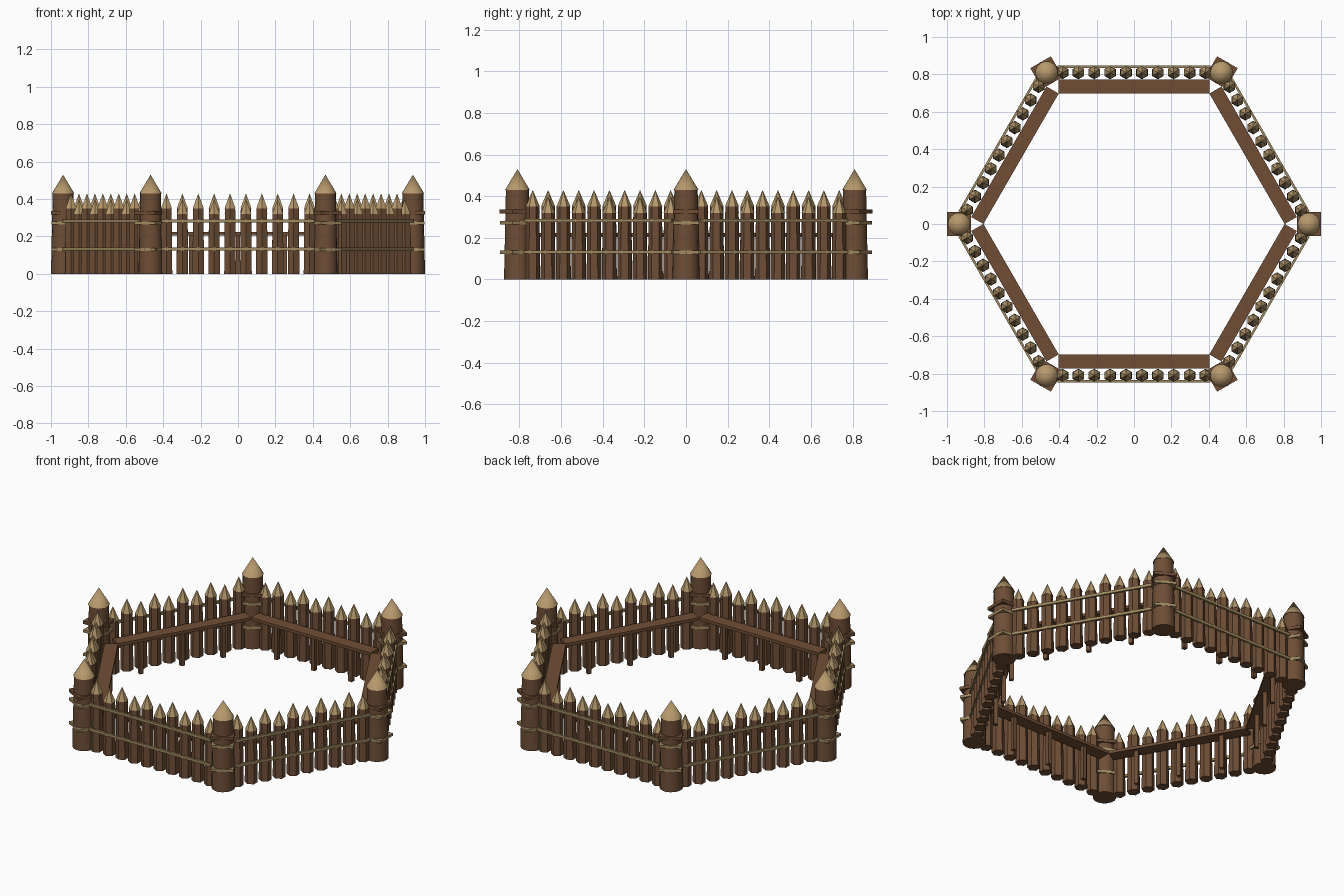
import bpy, bmesh, math
from mathutils import Matrix

if "Cube" in bpy.data.objects:
    bpy.data.objects.remove(bpy.data.objects["Cube"])

R = 0.935                              # corner post radius from centre
AP = R * math.cos(math.radians(30))    # distance to wall line


def material(name, rgb):
    m = bpy.data.materials.new(name)
    m.diffuse_color = (*rgb, 1)
    m.use_nodes = True
    m.node_tree.nodes["Principled BSDF"].inputs["Base Color"].default_value = m.diffuse_color
    return m


BARK = material("bark brown", (0.155, 0.076, 0.037))
PLANK = material("plank brown", (0.16, 0.076, 0.036))
TIP = material("cut wood tan", (0.47, 0.32, 0.15))
ROPE = material("rope tan", (0.36, 0.26, 0.12))


def add_cone(bm, x, y, z0, z1, r0, r1, n, caps=True):
    bmesh.ops.create_cone(bm, cap_ends=caps, segments=n, radius1=r0, radius2=r1, depth=z1 - z0,
                          matrix=Matrix.Translation((x, y, (z0 + z1) / 2)))


def add_box(bm, x, y, z, sx, sy, sz):
    bmesh.ops.create_cube(bm, size=1, matrix=Matrix.Translation((x, y, z)) @ Matrix.Diagonal((sx, sy, sz, 1)))


def ring(name, bm, mat, smooth=False):
    """Place six copies of the part around the centre."""
    me = bpy.data.meshes.new(name)
    bm.to_mesh(me)
    bm.free()
    me.materials.append(mat)
    for k in range(6):
        ob = bpy.data.objects.new(f"{name}_{k + 1}", me)
        ob.rotation_euler.z = k * math.pi / 3
        bpy.context.collection.objects.link(ob)
    if smooth:
        bpy.ops.object.select_all(action='DESELECT')
        ob.select_set(True)
        bpy.context.view_layer.objects.active = ob
        bpy.ops.object.shade_smooth_by_angle(angle=math.radians(35))


# corner posts with pointed tops
bm = bmesh.new()
add_cone(bm, R, 0, 0, 0.43, 0.065, 0.056, 16)
ring("corner_post", bm, BARK, True)
bm = bmesh.new()
add_cone(bm, R, 0, 0.43, 0.53, 0.06, 0, 16)
ring("corner_post_tip", bm, TIP, True)

# square collars on the posts: one plank, two rope
bm = bmesh.new()
add_box(bm, R, 0, 0.326, 0.127, 0.127, 0.018)
ring("post_collar", bm, PLANK)
bm = bmesh.new()
for z in (0.13, 0.273):
    add_box(bm, R, 0, z, 0.124, 0.124, 0.016)
ring("post_binding", bm, ROPE)

# wall stakes with alternating heights and pointed tips
stakes, tips = bmesh.new(), bmesh.new()
for i in range(10):
    x = R * ((i + 1) / 11 - 0.5)
    top = 0.43 if i % 2 == 0 else 0.40
    add_cone(stakes, x, -AP, 0, top - 0.08, 0.036, 0.032, 6)
    add_cone(tips, x, -AP, top - 0.08, top, 0.034, 0, 6)
ring("wall_stakes", stakes, BARK)
ring("wall_stake_tips", tips, TIP)

# rope rails along the outside of each wall
bm = bmesh.new()
for z in (0.132, 0.283):
    add_box(bm, 0, -AP - 0.031, z, 0.82, 0.013, 0.016)
ring("wall_rail", bm, ROPE)

# inner walkway and its legs
bm = bmesh.new()
add_box(bm, 0, -0.735, 0.214, 0.805, 0.075, 0.018)
ring("walkway", bm, PLANK)
bm = bmesh.new()
for x in (-0.25, 0, 0.25):
    add_box(bm, x, -0.73, 0.103, 0.024, 0.024, 0.206)
ring("walkway_legs", bm, BARK)
